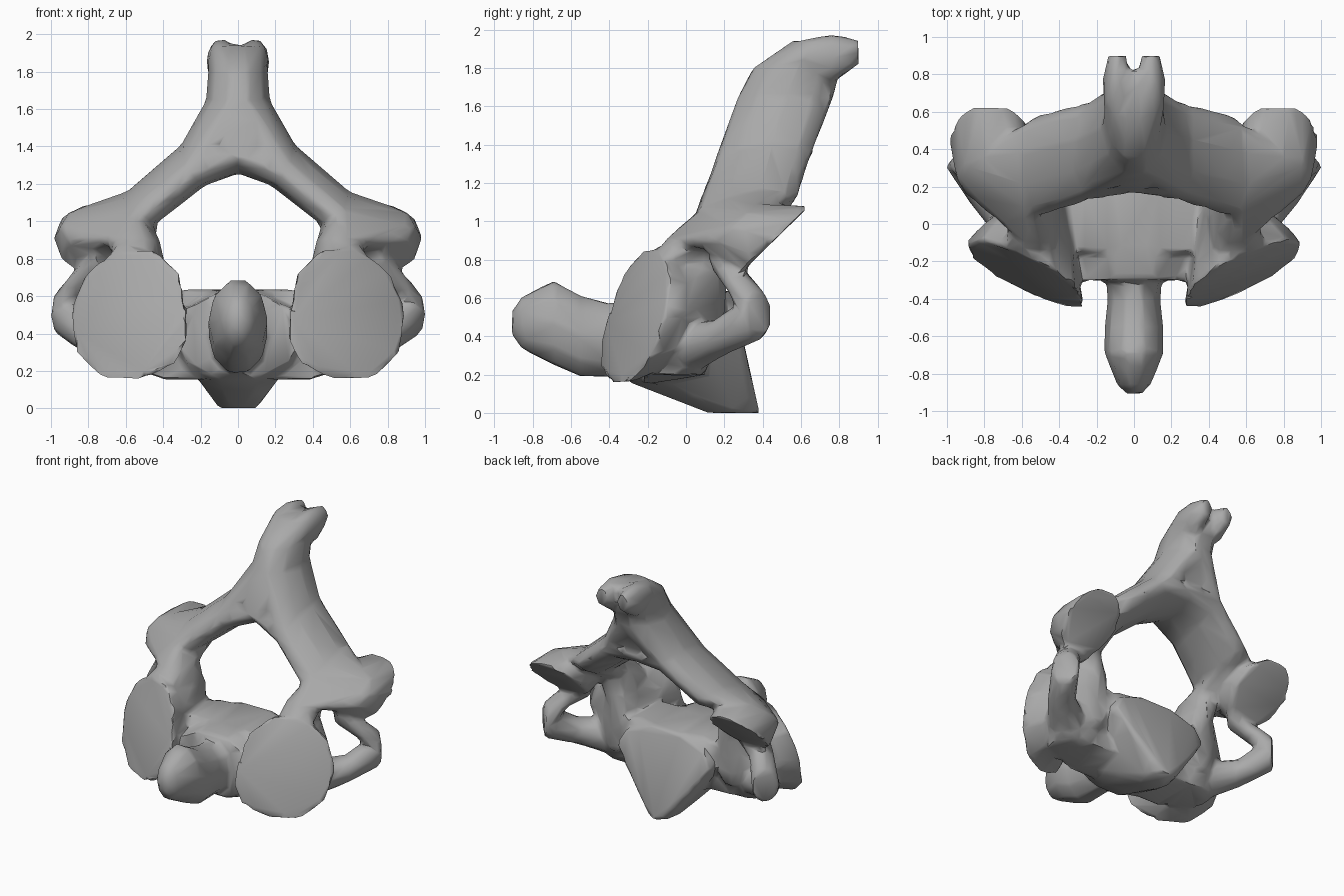
import bpy
import bmesh
from math import cos, sin, pi, tau
from mathutils import Euler, Vector

SIDES = 10
FLAT = pi / 2      # lays a section level
ACROSS = pi / 2    # turns a section to face sideways

cube = bpy.data.objects.get("Cube")
if cube:
    bpy.data.objects.remove(cube, do_unlink=True)

bm = bmesh.new()


def section(at, wide, tall, tilt=0, roll=0, turn=0):
    """Elliptical cross-section, facing the front until it is rotated."""
    rotation = Euler((tilt, roll, turn)).to_matrix()
    angles = [tau * step / SIDES for step in range(SIDES)]
    return [Vector(at) + rotation @ Vector((wide * cos(angle), 0, tall * sin(angle)))
            for angle in angles]


def hull(*sections, paired=True):
    """Convex solid around the sections, repeated on the other side if paired."""
    for side in ((1, -1) if paired else (1,)):
        verts = [bm.verts.new((side * point.x, point.y, point.z))
                 for ring in sections for point in ring]
        bmesh.ops.convex_hull(bm, input=verts)
        inner = [vert for vert in verts if not vert.link_faces]
        bmesh.ops.delete(bm, geom=inner, context='VERTS')


def chain(*sections, paired=True):
    """Branch made of solids between neighbouring sections."""
    for first, second in zip(sections, sections[1:]):
        hull(first, second, paired=paired)


# Forward peg
chain(section(at=(0, -.91, .47), wide=.04, tall=.06),
      section(at=(0, -.86, .47), wide=.09, tall=.14),
      section(at=(0, -.69, .47), wide=.16, tall=.23),
      section(at=(0, -.55, .4), wide=.16, tall=.22),
      section(at=(0, -.4, .38), wide=.14, tall=.2),
      section(at=(0, -.2, .38), wide=.16, tall=.2), paired=False)

# Central body with its downward rear lip
hull(section(at=(0, -.3, .39), wide=.35, tall=.24),
     section(at=(0, .28, .45), wide=.4, tall=.2, tilt=.2),
     section(at=(0, .25, 0), wide=.1, tall=.14, tilt=FLAT), paired=False)

# Canal floor and the wings below it
hull(section(at=(.2, -.15, .54), wide=.25, tall=.1),
     section(at=(.2, .2, .54), wide=.22, tall=.1))
hull(section(at=(.27, -.22, .3), wide=.35, tall=.16),
     section(at=(.33, .1, .34), wide=.33, tall=.15))

# Front joint plates, angled outward and leaning back, fuller at the bottom
plate_back = section(at=(.56, -.14, .5), wide=.29, tall=.32, tilt=-.25, turn=.45)
hull(section(at=(.59, -.26, .51), wide=.35, tall=.38, tilt=-.25, turn=.45),
     section(at=(.56, -.31, .36), wide=.33, tall=.22, tilt=-.25, turn=.45),
     plate_back)

# Side pillars between body and arch
pillar_top = section(at=(.54, .06, .9), wide=.12, tall=.18, tilt=FLAT)
chain(section(at=(.5, -.05, .2), wide=.2, tall=.15, tilt=FLAT),
      section(at=(.47, 0, .4), wide=.16, tall=.2, tilt=FLAT),
      section(at=(.47, .02, .65), wide=.11, tall=.2, tilt=FLAT),
      pillar_top)
hull(plate_back, section(at=(.48, .18, .58), wide=.1, tall=.28))
hull(pillar_top, section(at=(.56, -.14, .77), wide=.14, tall=.08))

# Arch, from the crown out to the rear joint plates
shoulder = section(at=(.24, .39, 1.3), wide=.27, tall=.12, tilt=.6, roll=-.2, turn=ACROSS)
flank = section(at=(.52, .31, 1.07), wide=.28, tall=.11, tilt=.8, roll=-.2, turn=ACROSS)
joint_top = section(at=(.73, .24, .97), wide=.22, tall=.18, tilt=-.8)
chain(section(at=(-.05, .42, 1.37), wide=.25, tall=.1, turn=ACROSS),
      shoulder,
      flank,
      joint_top,
      section(at=(.77, .46, .9), wide=.22, tall=.27, tilt=-.8))
hull(pillar_top, flank, joint_top)

# Spine rising backward, with webs down to the arch
spine_middle = section(at=(0, .52, 1.65), wide=.17, tall=.26, tilt=FLAT)
chain(section(at=(0, .41, 1.4), wide=.22, tall=.24, tilt=FLAT),
      spine_middle,
      section(at=(0, .58, 1.8), wide=.16, tall=.24, tilt=FLAT),
      section(at=(0, .69, 1.94), wide=.15, tall=.14, tilt=FLAT), paired=False)
hull(spine_middle, shoulder)

# Paired tips at the top of the spine
chain(section(at=(.08, .62, 1.86), wide=.08, tall=.09),
      section(at=(.09, .76, 1.85), wide=.08, tall=.13),
      section(at=(.09, .9, 1.88), wide=.05, tall=.07))

# Looped side processes, two bars meeting at a tip
chain(section(at=(.58, -.02, .32), wide=.15, tall=.14, turn=-.8),
      section(at=(.8, .17, .39), wide=.1, tall=.1, turn=-.8),
      section(at=(.94, .38, .51), wide=.1, tall=.13, turn=-.8),
      section(at=(.83, .27, .68), wide=.09, tall=.08, turn=-.8),
      section(at=(.68, .2, .82), wide=.12, tall=.11, turn=-.8))

bmesh.ops.recalc_face_normals(bm, faces=bm.faces[:])
mesh = bpy.data.meshes.new("vertebra")
bm.to_mesh(mesh)
bm.free()
vertebra = bpy.data.objects.new("vertebra", mesh)
bpy.context.collection.objects.link(vertebra)

# Fuse the parts, soften the joins and reduce to broad facets
fuse = vertebra.modifiers.new("Fuse", 'REMESH')
fuse.mode = 'VOXEL'
fuse.voxel_size = .02
soften = vertebra.modifiers.new("Soften", 'SMOOTH')
soften.iterations = 5
reduce = vertebra.modifiers.new("Reduce", 'DECIMATE')
reduce.ratio = .05

bpy.ops.object.select_all(action='DESELECT')
vertebra.select_set(True)
bpy.context.view_layer.objects.active = vertebra
for modifier in (fuse, soften, reduce):
    bpy.ops.object.modifier_apply(modifier=modifier.name)

# Bone material
bone = bpy.data.materials.new("bone grey")
bone.use_nodes = True
bone.diffuse_color = (.4, .4, .4, 1)
bone.node_tree.nodes["Principled BSDF"].inputs["Base Color"].default_value = bone.diffuse_color
vertebra.data.materials.clear()
vertebra.data.materials.append(bone)
bpy.ops.object.shade_smooth_by_angle(angle=.8)
